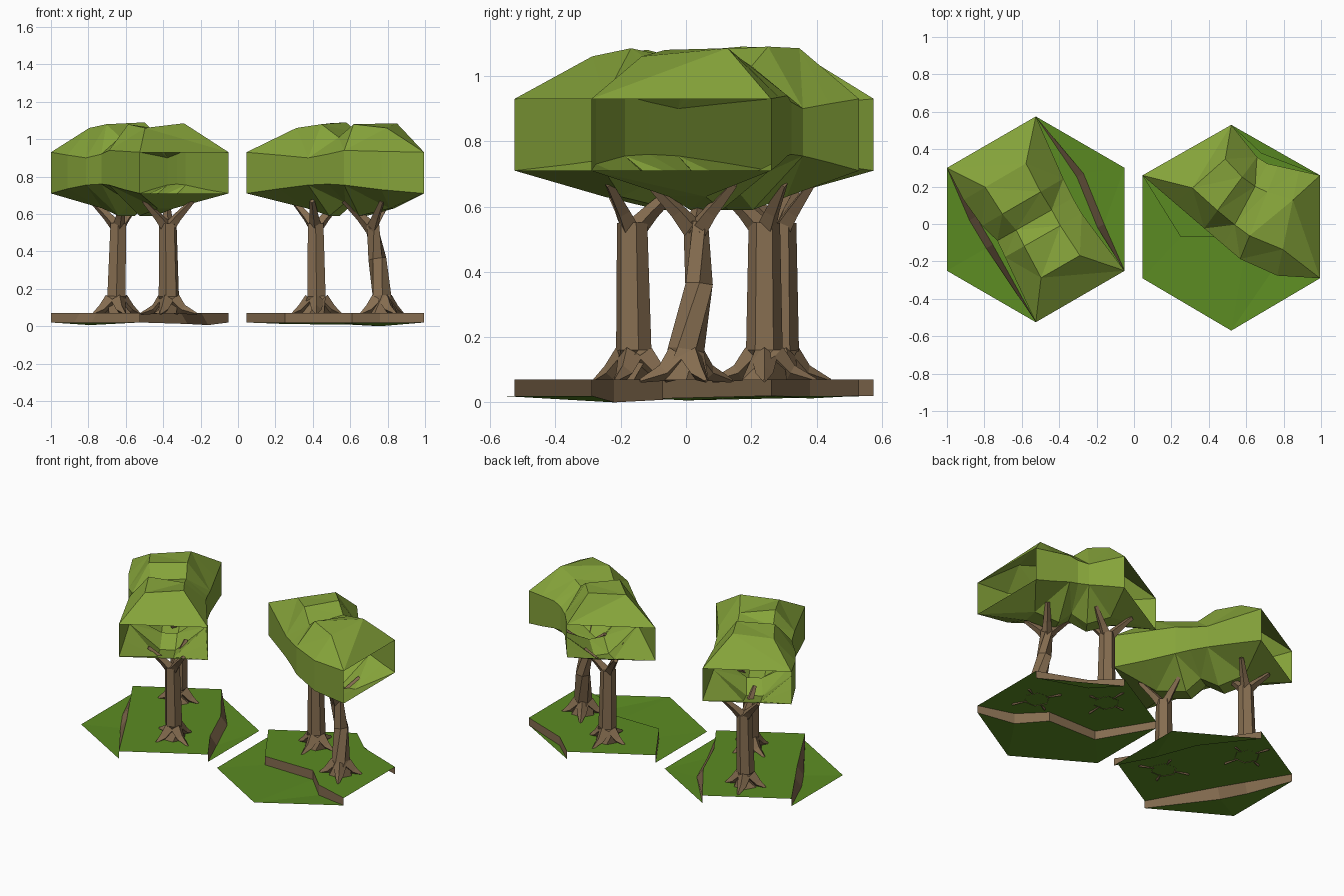
import bpy, bmesh, math
from mathutils import Vector

if "Cube" in bpy.data.objects:
    bpy.data.objects.remove(bpy.data.objects["Cube"])


def material(name, rgb):
    m = bpy.data.materials.new(name)
    m.diffuse_color = (*rgb, 1)
    m.use_nodes = True
    m.node_tree.nodes["Principled BSDF"].inputs["Base Color"].default_value = m.diffuse_color
    return m


LEAF = material("leaf green", (0.235, 0.366, 0.042))
GRASS = material("grass green", (0.105, 0.26, 0.016))
BARK = material("bark brown", (0.235, 0.152, 0.080))


def finish(bm, name, mat, normals=True):
    if normals:
        bmesh.ops.recalc_face_normals(bm, faces=bm.faces)
    me = bpy.data.meshes.new(name)
    bm.to_mesh(me)
    bm.free()
    me.materials.append(mat)
    ob = bpy.data.objects.new(name, me)
    bpy.context.collection.objects.link(ob)
    return ob


def along(pts, t):
    """Point at fraction t of a polyline's length."""
    pts = [Vector(p) for p in pts]
    lens = [(b - a).length for a, b in zip(pts, pts[1:])]
    d = t * sum(lens)
    for a, b, l in zip(pts, pts[1:], lens):
        if d <= l + 1e-6:
            return a.lerp(b, d / l)
        d -= l
    return pts[-1]


# ---- ground: raised strip, earth banks and lower grass on each side ----
def flat_poly(bm, pts):
    f = bm.faces.new([bm.verts.new(p) for p in pts])
    f.normal_update()
    if f.normal.z < 0:
        f.normal_flip()
    bmesh.ops.triangulate(bm, faces=[f])


TOP, LOW = 0.07, 0.02


def tile(side, lean, bank_a, outer_a, bank_b, outer_b):
    def crest(bank, sign):
        # bank top: inner points lean back across the strip
        return [(x + (lean * .87 * sign if 0 < i < len(bank) - 1 else 0),
                 y + (lean * .5 * sign if 0 < i < len(bank) - 1 else 0), TOP)
                for i, (x, y, z) in enumerate(bank)]
    crests = crest(bank_a, 1), crest(bank_b, -1)
    bm = bmesh.new()
    flat_poly(bm, crests[0] + crests[1][::-1])
    for bank, outer in ((bank_a, outer_a), (bank_b, outer_b)):
        flat_poly(bm, bank + [(x, y, LOW) for x, y in outer])
    finish(bm, side + "_grass", GRASS, False)
    bm = bmesh.new()
    for bank, top, flip in ((bank_a, crests[0], False), (bank_b, crests[1], True)):
        lo = [bm.verts.new(p) for p in bank]
        hi = [bm.verts.new(p) for p in top]
        for i in range(len(bank) - 1):
            q = [lo[i], lo[i + 1], hi[i + 1], hi[i]]
            bm.faces.new(q[::-1] if flip else q)
    finish(bm, side + "_earth_bank", BARK, False)


tile("left", .04,
     [(-1, .30, LOW), (-.88, .02, .012), (-.79, -.13, .006), (-.525, -.525, LOW)],
     [(-1, -.25)],
     [(-.525, .575, LOW), (-.27, .27, .012), (-.16, .0, .006), (-.05, -.25, LOW)],
     [(-.05, .30)])
tile("right", 0,
     [(.045, .26, LOW), (.25, -.07, .012), (.61, -.07, .008), (.76, -.22, 0), (.995, -.29, LOW)],
     [(.52, -.57), (.045, -.29)],
     [(.52, .53, LOW), (.68, .38, .012), (.995, .26, LOW)], [])


# ---- canopy: open-ended loft of two leafy lobes between two side lines ----
STATIONS = [  # fraction, wall low, wall high, roof near, roof far, underside
    (0.00, .71, .93, .93, .93, .71),
    (0.20, .735, .915, 1.06, 1.085, .63),
    (0.38, .755, .90, 1.08, 1.09, .59),
    (0.50, .76, .92, 1.01, 1.03, .66),
    (0.60, .755, .94, 1.08, 1.05, .59),
    (0.80, .73, .935, 1.06, 1.085, .63),
    (1.00, .71, .93, .93, .93, .71)]


def canopy(name, side_a, side_b):
    bm = bmesh.new()
    rings = []
    for t, lo, hi, roof_a, roof_b, under in STATIONS:
        a, b = along(side_a, t), along(side_b, t)
        # end sections collapse to their four corners
        r1, r2, u1, u2 = (0, 1, 0, 1) if t in (0, 1) else (.25, .72, .4, .6)
        section = [(0, lo), (0, hi), (r1, roof_a), (r2, roof_b),
                   (1, hi), (1, lo), (u2, under), (u1, under)]
        rings.append([bm.verts.new((*a.lerp(b, s), z)) for s, z in section])
    for r, q in zip(rings, rings[1:]):
        for i in range(8):
            j = (i + 1) % 8
            bm.faces.new((r[i], r[j], q[j], q[i]))
    bmesh.ops.remove_doubles(bm, verts=bm.verts, dist=1e-4)
    bmesh.ops.triangulate(bm, faces=bm.faces[:])
    finish(bm, name, LEAF)


canopy("left_canopy",
       [(-1, .30), (-.86, .03), (-.74, -.07), (-.525, -.525)],
       [(-.525, .575), (-.35, .18), (-.27, .04), (-.05, -.25)])
canopy("right_canopy",
       [(.045, .26), (.43, -.07), (.665, -.27), (.995, -.29)],
       [(.52, .53), (.68, .33), (.995, .26)])


# ---- trees: tapered trunk with root spurs and branches ----
def tube(bm, path, radii, sides):
    path = [Vector(p) for p in path]
    rings = []
    for i, (p, r) in enumerate(zip(path, radii)):
        d = path[min(i + 1, len(path) - 1)] - path[max(i - 1, 0)]
        rot = d.to_track_quat('Z', 'Y')
        rings.append([bm.verts.new(p + rot @ Vector((
            r * math.cos(math.tau * k / sides), r * math.sin(math.tau * k / sides), 0)))
            for k in range(sides)])
    for a, b in zip(rings, rings[1:]):
        for k in range(sides):
            j = (k + 1) % sides
            bm.faces.new((a[k], a[j], b[j], b[k]))
    bm.faces.new(rings[-1])


def tree(name, base, path, turn):
    bm = bmesh.new()
    x, y = base
    pts = [(x, y, .068), (x, y, .16)] + path
    tube(bm, pts, [.08, .056, .048, .04][:3 if len(path) == 1 else 4], 6)
    for k in range(4):  # root spurs
        a = turn + math.tau * k / 4
        c, s = math.cos(a), math.sin(a)
        reach = .13 + .03 * (k % 2)
        tube(bm, [(x + .03 * c, y + .03 * s, .14), (x + .08 * c, y + .08 * s, .09),
                  (x + reach * c, y + reach * s, .066)], [.04, .027, .006], 4)
    tx, ty, tz = path[-1]
    for k in range(3):  # branches
        a = turn + .4 + math.tau * k / 3
        c, s = math.cos(a), math.sin(a)
        tube(bm, [(tx, ty, tz - .03), (tx + .06 * c, ty + .06 * s, .585),
                  (tx + .15 * c, ty + .15 * s, .67)], [.036, .025, .014], 4)
    finish(bm, name, BARK)


tree("left_back_tree", (-.65, .29), [(-.64, .29, .55)], .3)
tree("left_front_tree", (-.37, -.16), [(-.375, -.165, .55)], 1.2)
tree("right_back_tree", (.42, .24), [(.415, .24, .55)], .0)
tree("right_leaning_tree", (.77, .00), [(.745, .04, .36), (.715, .03, .55)], .5)
